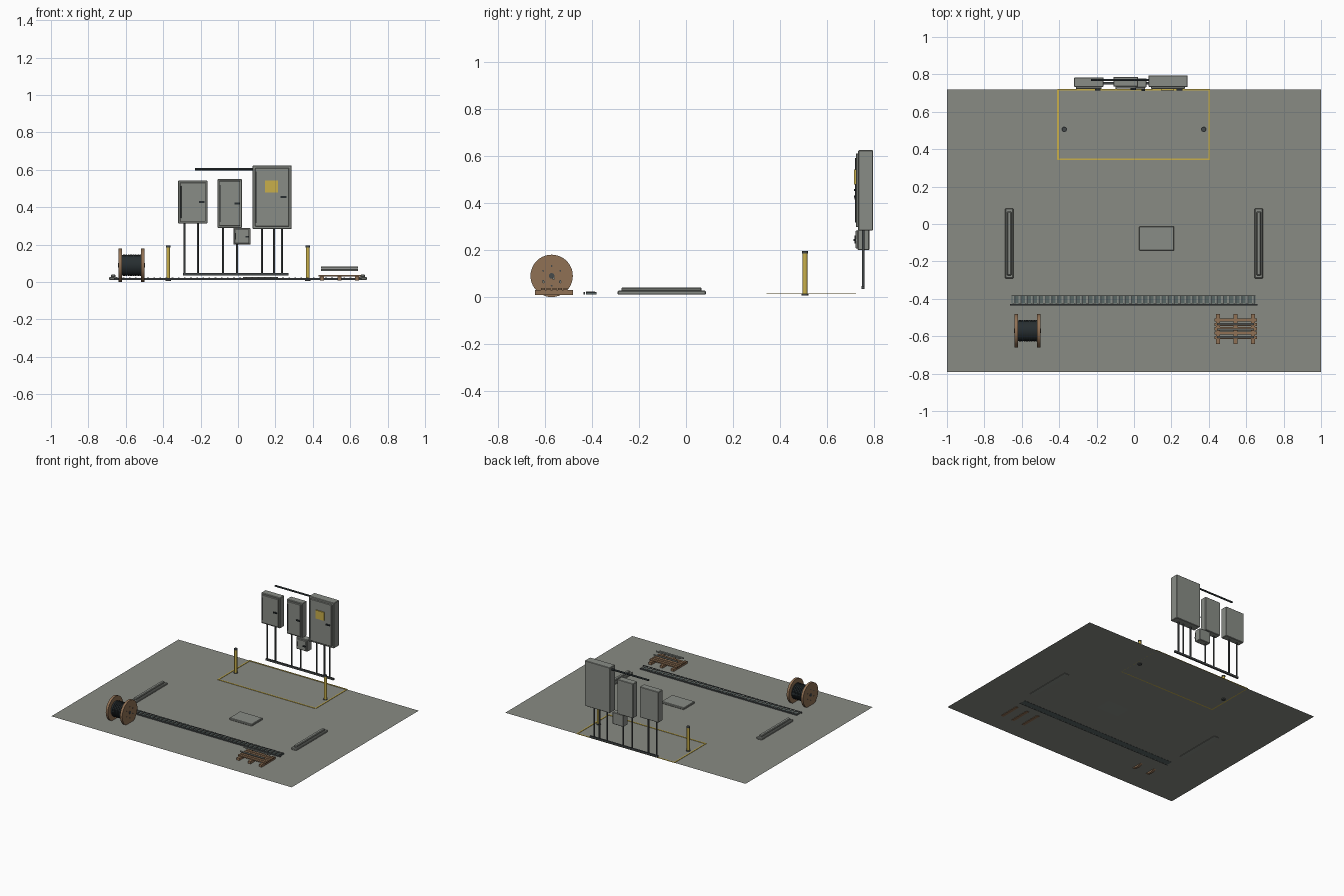
import bpy
import bmesh
from math import pi, sin, cos
from mathutils import Matrix, Vector

if "Cube" in bpy.data.objects:
    bpy.data.objects.remove(bpy.data.objects["Cube"], do_unlink=True)


def material(name, *rgb):
    m = bpy.data.materials.new(name)
    m.use_nodes = True
    m.diffuse_color = (*rgb, 1)
    m.node_tree.nodes["Principled BSDF"].inputs["Base Color"].default_value = (*rgb, 1)
    return m


CONCRETE = material("concrete grey", .25, .26, .23)
CABINET = material("cabinet grey", .25, .265, .24)
STEEL = material("dark steel", .06, .068, .07)
SLATE = material("slate green", .10, .135, .13)
BLACK = material("black cable", .02, .027, .03)
YELLOW = material("safety yellow", .58, .43, .07)
WOOD = material("brown wood", .28, .165, .09)


def finish(bm, name, mat, bevel=0, smooth=False):
    mesh = bpy.data.meshes.new(name)
    bm.to_mesh(mesh)
    bm.free()
    mesh.materials.append(mat)
    ob = bpy.data.objects.new(name, mesh)
    bpy.context.collection.objects.link(ob)
    if bevel:
        mod = ob.modifiers.new("bevel", "BEVEL")
        mod.width = bevel
        mod.segments = 1
    if smooth:
        bpy.ops.object.select_all(action="DESELECT")
        ob.select_set(True)
        bpy.context.view_layer.objects.active = ob
        bpy.ops.object.shade_smooth_by_angle(angle=pi / 5)
    return ob


def box(name, mat, x, y, z, bevel=0):
    """Box from (low, high) pairs on each axis."""
    bm = bmesh.new()
    size = Vector((x[1] - x[0], y[1] - y[0], z[1] - z[0]))
    mid = Vector((sum(x), sum(y), sum(z))) / 2
    bmesh.ops.create_cube(bm, size=1, matrix=Matrix.Translation(mid) @ Matrix.Diagonal(size).to_4x4())
    return finish(bm, name, mat, bevel)


def rod(name, mat, start, end, radius, sides=16):
    """Cylinder between two points."""
    a, b = Vector(start), Vector(end)
    turn = (b - a).to_track_quat("Z", "Y").to_matrix().to_4x4()
    bm = bmesh.new()
    bmesh.ops.create_cone(bm, cap_ends=True, segments=sides, radius1=radius, radius2=radius,
                          depth=(b - a).length, matrix=Matrix.Translation((a + b) / 2) @ turn)
    return finish(bm, name, mat, smooth=True)


def span(mid, width):
    return (mid - width / 2, mid + width / 2)


G = .012  # floor level

# Floor sheet
bm = bmesh.new()
bmesh.ops.create_grid(bm, x_segments=1, y_segments=1, size=1,
                      matrix=Matrix.Translation((0, -.035, G)) @ Matrix.Diagonal((1, .755, 1, 1)))
finish(bm, "floor", CONCRETE)

# Yellow safety outline
for y in (.346, .718):
    box("outline_long", YELLOW, (-.41, .407), span(y, .009), (G, G + .003))
for x in (-.406, .403):
    box("outline_short", YELLOW, span(x, .009), (.346, .718), (G, G + .003))

# Bollards with base plates and caps
for x in (-.373, .373):
    rod("bollard_base", STEEL, (x, .506, .006), (x, .506, .016), .015)
    rod("bollard", YELLOW, (x, .506, G), (x, .506, .188), .0105)
    rod("bollard_cap", STEEL, (x, .506, .186), (x, .506, .195), .0125)

# Stepped side kerbs
for side in (-1, 1):
    box("kerb_base", CABINET, span(side * .667, .045), (-.291, .084), (.01, .027), .004)
    box("kerb_top", CABINET, span(side * .667, .024), (-.275, .066), (.025, .041), .004)

# Central pad
box("centre_pad", CABINET, (.027, .214), (-.142, -.013), (G, .028), .003)

# Cable trench: tray, side rails and cross bars
box("trench_tray", SLATE, (-.655, .65), (-.425, -.382), (.011, .018))
box("trench_front_rail", STEEL, (-.662, .66), (-.436, -.429), (.011, .021))
box("trench_back_rail", STEEL, (-.655, .65), (-.386, -.381), (.011, .021))
for i in range(40):
    x = -.645 + i * .0328
    box("trench_bar", CABINET, span(x, .009), (-.425, -.386), (.016, .024))
    box("trench_gap", STEEL, span(x + .009, .005), (-.425, -.386), (.016, .022))

# Cable reel
RY, RZ = -.571, .09
for inner, outer in ((-.62, -.638), (-.519, -.501)):
    rod("reel_flange", WOOD, (inner, RY, RZ), (outer, RY, RZ), .09, 40)
    out = .004 if outer > inner else -.004
    rod("reel_hub", STEEL, (inner, RY, RZ), (outer + out, RY, RZ), .012)
    for k in range(6):
        a = k * pi / 3 + pi / 6
        y, z = RY + .042 * cos(a), RZ + .042 * sin(a)
        rod("reel_bolt", STEEL, (inner, y, z), (outer + out / 2, y, z), .004, 8)
rod("cable_core", BLACK, (-.62, RY, RZ), (-.519, RY, RZ), .054, 32)
for i in range(8):
    x = -.614 + i * .0126
    rod("cable_turn", BLACK, (x, RY, RZ), (x + .009, RY, RZ), .058, 32)

# Pallet with pipes stored above it
for x in (.45, .543, .636):
    box("pallet_runner", WOOD, span(x, .022), (-.642, -.481), (.009, .03))
for i in range(5):
    box("pallet_slat", WOOD, (.43, .658), span(-.607 + i * .0235, .017), (.03, .038))
for y, z in ((-.605, .064), (-.535, .064), (-.563, .079)):
    rod("stored_pipe", CABINET, (.443, y, z), (.642, y, z), .0055, 12)


def cabinet(x, y, z, handle, posts=(), door_gap=.01):
    """Enclosure with door, hinge bar, handle and legs."""
    box("cabinet_body", CABINET, x, y, z, .003)
    front = y[0]
    dx = (x[0] + door_gap, x[1] - door_gap)
    dz = (z[0] + door_gap, z[1] - door_gap)
    box("cabinet_door", CABINET, dx, (front - .01, front + .002), dz, .002)
    hx = dx[0] + .004
    rod("door_hinge", STEEL, (hx, front - .01, dz[0] + .02), (hx, front - .01, dz[1] - .02), .003, 8)
    box("door_handle", BLACK, handle[0], (front - .018, front - .008), span(handle[1], .009))
    for px in posts:
        rod("cabinet_post", STEEL, (px, .753, .04), (px, .753, z[0] + .01), .0055, 12)


# Cabinet row
cabinet((-.32, -.163), (.733, .784), (.313, .543), ((-.208, -.18), .428), (-.285, -.215))
cabinet((-.11, .022), (.735, .786), (.29, .55), ((-.018, .01), .42), (-.08, -.005))
cabinet((.078, .286), (.732, .795), (.283, .624), ((.228, .26), .455), (.128, .193, .235), .014)
cabinet((-.025, .067), (.73, .779), (.2, .289), ((.04, .06), .243), door_gap=.007)
box("warning_plate", YELLOW, (.144, .214), (.715, .723), (.479, .542))

# Foot rail and overhead conduit
box("foot_rail", STEEL, (-.295, .27), span(.753, .012), (.034, .048))
rod("overhead_conduit", BLACK, (-.23, .77, .604), (.09, .77, .604), .0065, 12)
